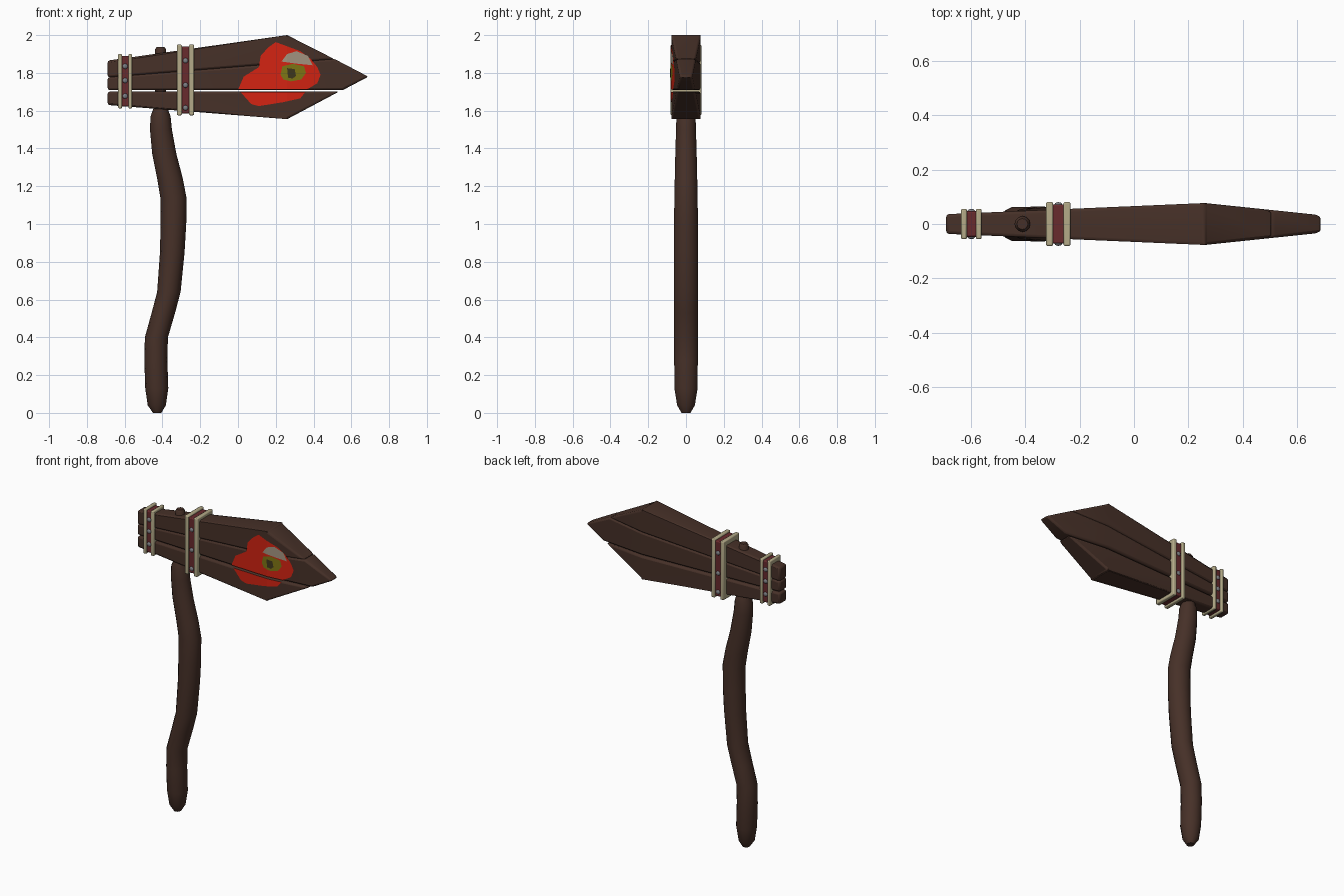
import bpy, bmesh, math
from mathutils import Vector

if "Cube" in bpy.data.objects:
    bpy.data.objects.remove(bpy.data.objects["Cube"])


def material(name, rgb):
    m = bpy.data.materials.new(name)
    m.diffuse_color = (*rgb, 1)
    m.use_nodes = True
    m.node_tree.nodes["Principled BSDF"].inputs["Base Color"].default_value = m.diffuse_color
    return m


WOOD = material("dark brown wood", (0.062, 0.030, 0.021))
MAROON = material("maroon leather", (0.14, 0.024, 0.027))
BEIGE = material("beige trim", (0.46, 0.41, 0.25))
STEEL = material("grey rivet", (0.20, 0.20, 0.22))
RED = material("red paint", (0.66, 0.017, 0.006))
OLIVE = material("olive paint", (0.21, 0.18, 0.007))
CREAM = material("cream paint", (0.37, 0.30, 0.22))
PUPIL = material("dark olive paint", (0.05, 0.038, 0.012))


def finish(name, bm, mat, bevel=0, segments=2, smooth=True):
    if smooth:
        bmesh.ops.recalc_face_normals(bm, faces=bm.faces)
    mesh = bpy.data.meshes.new(name)
    bm.to_mesh(mesh)
    bm.free()
    mesh.materials.append(mat)
    ob = bpy.data.objects.new(name, mesh)
    bpy.context.collection.objects.link(ob)
    if bevel:
        mod = ob.modifiers.new("bevel", "BEVEL")
        mod.width, mod.segments = bevel, segments
        mod.limit_method, mod.angle_limit = "ANGLE", math.radians(30)
    if smooth:
        bpy.ops.object.select_all(action="DESELECT")
        ob.select_set(True)
        bpy.context.view_layer.objects.active = ob
        bpy.ops.object.shade_smooth_by_angle(angle=math.radians(35))
    return ob


def half_depth(x):
    # head is thickest at x = 0.26 and thins to both ends
    if x < 0.26:
        return 0.036 + (x + 0.69) / 0.95 * 0.041
    return 0.077 - (x - 0.26) / 0.43 * 0.045


def cut(bm, co, no):
    bmesh.ops.bisect_plane(bm, geom=bm.verts[:] + bm.edges[:] + bm.faces[:],
                           plane_co=co, plane_no=no)


def plank(name, outline):
    bm = bmesh.new()
    front = bm.faces.new([bm.verts.new((x, -1, z)) for x, z in outline])
    ext = bmesh.ops.extrude_face_region(bm, geom=[front], use_keep_orig=True)
    for v in ext["geom"]:
        if isinstance(v, bmesh.types.BMVert):
            v.co.y = 1
    cut(bm, (0.26, 0, 0), (1, 0, 0))
    for v in bm.verts:
        v.co.y *= half_depth(v.co.x)
    finish(name, bm, WOOD, 0.011)


# Head: three planks, with a slanted seam above and an open gap below
plank("upper_plank", [(-0.69, 1.776), (0.51, 1.873), (0.26, 2.0), (-0.69, 1.865)])
plank("middle_plank", [(-0.69, 1.709), (0.555, 1.709), (0.69, 1.78),
                       (0.51, 1.874), (-0.69, 1.777)])
plank("lower_plank", [(-0.69, 1.63), (0.26, 1.555), (0.535, 1.701), (-0.69, 1.701)])


# Painted eye: thin sheets that follow the front of the head
def paint(name, outline, mat, lift):
    bm = bmesh.new()
    face = bm.faces.new([bm.verts.new((x, 0, z)) for x, z in outline])
    bmesh.ops.triangulate(bm, faces=[face])
    cut(bm, (0.26, 0, 0), (1, 0, 0))
    for z in (1.698, 1.712):
        cut(bm, (0, 0, z), (0, 0, 1))
    bmesh.ops.delete(bm, context="FACES", geom=[
        f for f in bm.faces if 1.698 < f.calc_center_median().z < 1.712])
    for v in bm.verts:
        v.co.y = -half_depth(v.co.x) - lift
    for f in bm.faces:
        f.normal_update()
        if f.normal.y > 0:
            f.normal_flip()
    finish(name, bm, mat, smooth=False)


paint("red_patch", [(0.0, 1.71), (0.03, 1.78), (0.11, 1.83), (0.12, 1.89), (0.16, 1.935),
                    (0.20, 1.963), (0.25, 1.94), (0.33, 1.915), (0.39, 1.87), (0.42, 1.83),
                    (0.437, 1.79), (0.42, 1.745), (0.37, 1.715), (0.33, 1.665), (0.24, 1.645),
                    (0.11, 1.624), (0.07, 1.635), (0.03, 1.68)], RED, 0.002)
paint("eyelid", [(0.23, 1.86), (0.26, 1.90), (0.31, 1.915), (0.37, 1.89), (0.395, 1.84),
                 (0.35, 1.845), (0.30, 1.85)], CREAM, 0.004)
paint("iris", [(0.225, 1.79), (0.235, 1.835), (0.29, 1.848), (0.35, 1.835), (0.36, 1.80),
               (0.335, 1.765), (0.28, 1.755), (0.24, 1.765)], OLIVE, 0.005)
paint("pupil", [(0.265, 1.775), (0.26, 1.825), (0.30, 1.82), (0.307, 1.785),
                (0.29, 1.77)], PUPIL, 0.007)


# Straps around the head
def box(name, x0, x1, hy, z0, z1, mat):
    bm = bmesh.new()
    bmesh.ops.create_cube(bm, size=1)
    for v in bm.verts:
        v.co = Vector(((x0 + x1) / 2 + v.co.x * (x1 - x0), v.co.y * 2 * hy,
                       (z0 + z1) / 2 + v.co.z * (z1 - z0)))
    finish(name, bm, mat, 0.006)


def strap(name, x0, x1, rim, hy, z0, z1, rivets):
    box(name + "_leather", x0 + rim / 2, x1 - rim / 2, hy - 0.009, z0 + 0.011, z1 - 0.011, MAROON)
    box(name + "_rim_left", x0, x0 + rim, hy, z0, z1, BEIGE)
    box(name + "_rim_right", x1 - rim, x1, hy, z0, z1, BEIGE)
    bm = bmesh.new()
    for z in rivets:
        for side in (-1, 1):
            made = bmesh.ops.create_uvsphere(bm, u_segments=12, v_segments=8, radius=0.014)
            for v in made["verts"]:
                v.co = Vector(((x0 + x1) / 2 + v.co.x, side * (hy - 0.009) + v.co.y * 0.6,
                               z + v.co.z))
    finish(name + "_rivets", bm, STEEL)


strap("end_strap", -0.635, -0.56, 0.021, 0.056, 1.612, 1.90, (1.835, 1.76, 1.677))
strap("inner_strap", -0.323, -0.233, 0.026, 0.081, 1.575, 1.95, (1.865, 1.735, 1.615))


# Tapered round rod through rings of (x, z, radius x, radius y)
def rod(name, rings, sides, mat):
    bm = bmesh.new()
    loops = [[bm.verts.new((x + rx * math.cos(2 * math.pi * i / sides),
                            ry * math.sin(2 * math.pi * i / sides), z))
              for i in range(sides)] for x, z, rx, ry in rings]
    for a, b in zip(loops, loops[1:]):
        for i in range(sides):
            j = (i + 1) % sides
            bm.faces.new((a[i], a[j], b[j], b[i]))
    bm.faces.new(loops[0])
    bm.faces.new(loops[-1])
    finish(name, bm, mat)


# Crooked handle, and the peg that pokes out of the head
rod("handle", [(-0.428, 0.0, 0.022, 0.024), (-0.43, 0.04, 0.048, 0.048),
               (-0.43, 0.13, 0.061, 0.063), (-0.435, 0.28, 0.061, 0.064),
               (-0.432, 0.40, 0.061, 0.064), (-0.395, 0.53, 0.062, 0.064),
               (-0.366, 0.64, 0.062, 0.065), (-0.348, 0.85, 0.065, 0.066),
               (-0.342, 1.0, 0.068, 0.065), (-0.342, 1.14, 0.069, 0.063),
               (-0.36, 1.24, 0.068, 0.061), (-0.39, 1.37, 0.064, 0.058),
               (-0.408, 1.50, 0.058, 0.054), (-0.41, 1.57, 0.053, 0.052),
               (-0.41, 1.605, 0.040, 0.042), (-0.41, 1.64, 0.030, 0.030)], 14, WOOD)
rod("handle_peg", [(-0.41, 1.62, 0.028, 0.028), (-0.41, 1.925, 0.029, 0.029),
                   (-0.41, 1.938, 0.02, 0.02)], 12, WOOD)
